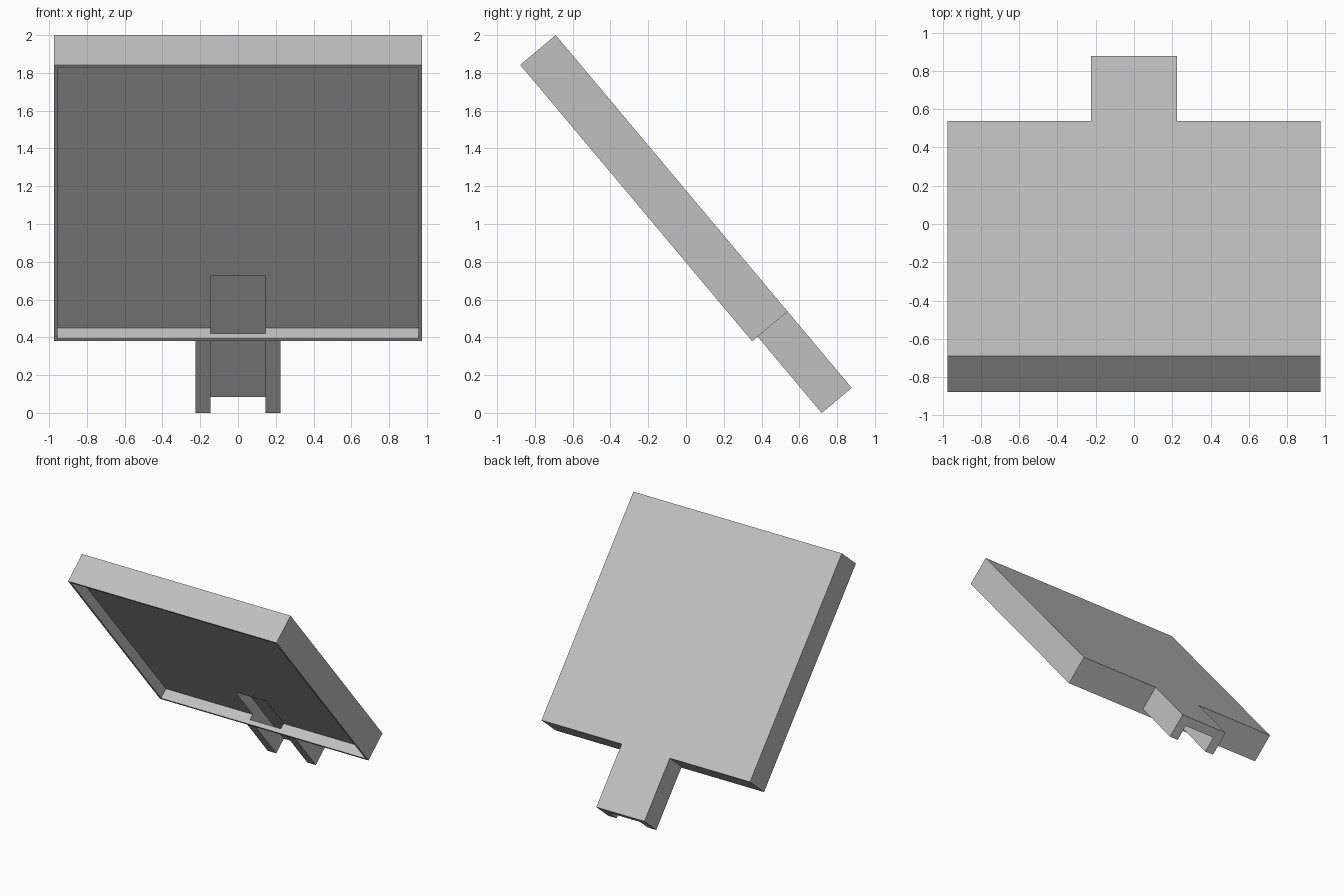
import bpy
import math
from mathutils import Matrix, Vector

cube = bpy.data.objects.get("Cube")
if cube:
    bpy.data.objects.remove(cube, do_unlink=True)

# Sloping frame: local x across, y down the slope, z out of the top face
SLOPE = Matrix.Translation((0, -0.69, 2.0)) @ Matrix.Rotation(math.radians(-50), 4, "X")
LENGTH, TOTAL = 1.91, 2.438      # panel end and bracket end along the slope
HALF_WIDTH, WALL = 0.975, 0.02
DEPTH, FLOOR = -0.245, -0.16     # panel rim and recess floor
BRACKET_DEPTH, SLOT_FLOOR = -0.207, -0.075

grey = bpy.data.materials.new("light_grey")
grey.use_nodes = True
colour = (0.53, 0.53, 0.53, 1)
grey.diffuse_color = colour
grey.node_tree.nodes["Principled BSDF"].inputs["Base Color"].default_value = colour


def box(name, half_x, y0, y1, z0, z1):
    """Box in the sloping frame, centred across x."""
    bpy.ops.mesh.primitive_cube_add(size=1)
    obj = bpy.context.object
    obj.name = name
    size = Vector((2 * half_x, y1 - y0, z1 - z0))
    centre = Vector((0, (y0 + y1) / 2, (z0 + z1) / 2))
    obj.data.transform(SLOPE @ Matrix.Translation(centre) @ Matrix.Diagonal(size).to_4x4())
    obj.data.materials.append(grey)
    return obj


def cut(target, cutter):
    """Subtract the cutter from the target and apply."""
    mod = target.modifiers.new("cut", "BOOLEAN")
    mod.operation = "DIFFERENCE"
    mod.solver = "EXACT"
    mod.object = cutter
    bpy.ops.object.select_all(action="DESELECT")
    bpy.context.view_layer.objects.active = target
    target.select_set(True)
    bpy.ops.object.modifier_apply(modifier=mod.name)


# Main parts: wide tray panel and mounting bracket
panel = box("panel", HALF_WIDTH, 0, LENGTH, DEPTH, 0)
bracket = box("bracket", 0.225, LENGTH, TOTAL, BRACKET_DEPTH, 0)

# Shallow recess in the underside, then a channel running through the bracket
recess = box("recess_cutter", HALF_WIDTH - WALL, WALL, LENGTH - WALL, DEPTH - 0.1, FLOOR)
panel_slot = box("panel_slot_cutter", 0.145, 1.53, TOTAL + 0.1, BRACKET_DEPTH, SLOT_FLOOR)
bracket_slot = box("bracket_slot_cutter", 0.145, 1.53, TOTAL + 0.1, BRACKET_DEPTH - 0.1, SLOT_FLOOR)
cut(panel, recess)
cut(panel, panel_slot)
cut(bracket, bracket_slot)

for cutter in (recess, panel_slot, bracket_slot):
    bpy.data.objects.remove(cutter, do_unlink=True)
